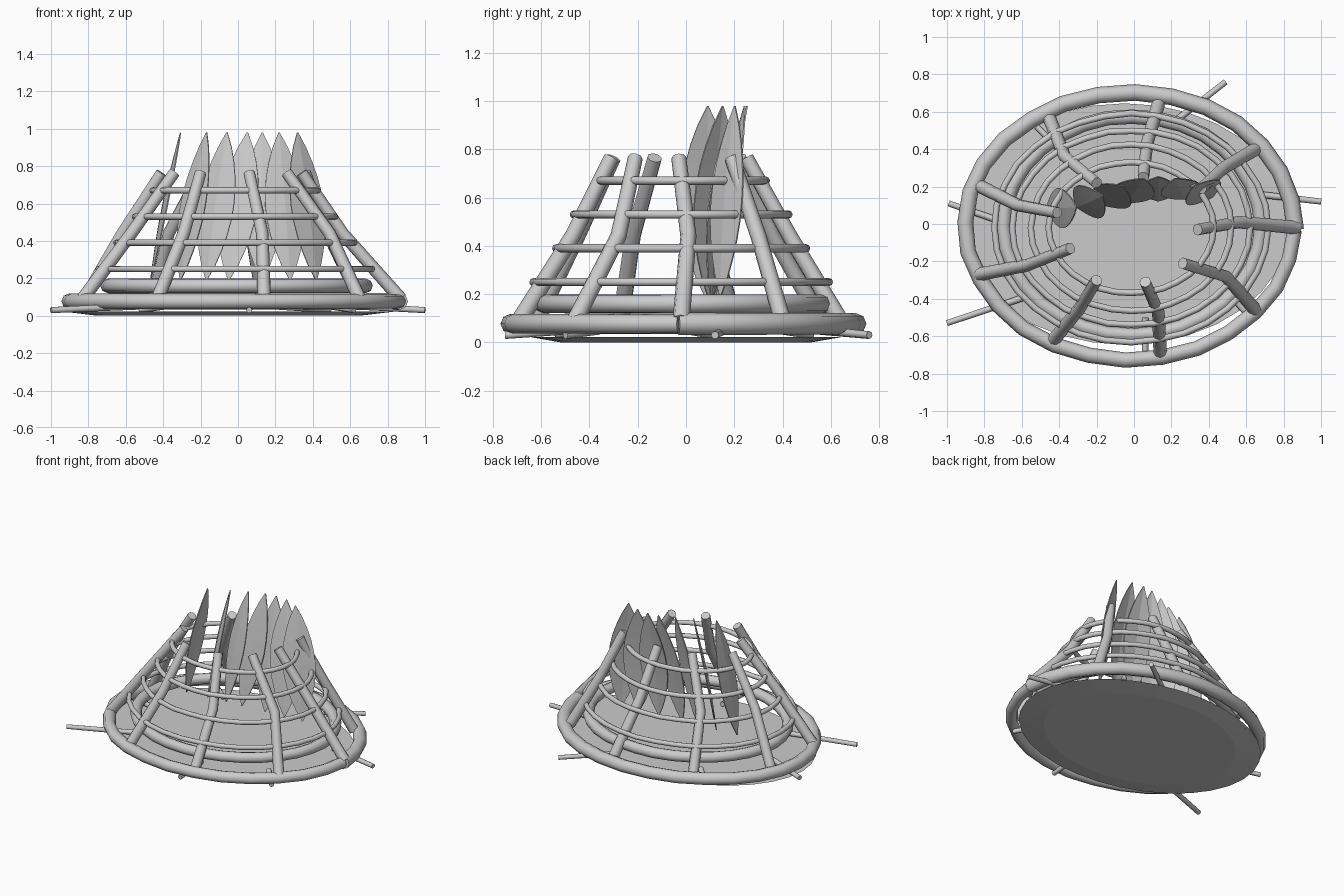
import bpy, math, random
from mathutils import Vector

random.seed(4)
cube = bpy.data.objects.get("Cube")
if cube:
    bpy.data.objects.remove(cube)

grey = bpy.data.materials.new("plain grey")
grey.use_nodes = True
GREY = (0.6, 0.6, 0.6, 1)
grey.diffuse_color = GREY
grey.node_tree.nodes["Principled BSDF"].inputs["Base Color"].default_value = GREY


def add(name, data):
    obj = bpy.data.objects.new(name, data)
    bpy.context.collection.objects.link(obj)
    data.materials.append(grey)
    return obj


def tube(name, points, start, end, closed=False):
    """Round rod along the points, tapering from start to end radius."""
    curve = bpy.data.curves.new(name, "CURVE")
    curve.dimensions = "3D"
    curve.bevel_depth = 1
    curve.bevel_resolution = 2
    curve.use_fill_caps = True
    spline = curve.splines.new("POLY")
    spline.points.add(len(points) - 1)
    for i, (p, co) in enumerate(zip(spline.points, points)):
        p.co = (*co, 1)
        p.radius = start + (end - start) * i / (len(points) - 1)
    spline.use_cyclic_u = closed
    spline.use_smooth = True
    return add(name, curve)


def oval(cx, cy, rx, ry, z, count, wobble=0.0, first=0.0, closed=True):
    """Points round a slightly uneven oval."""
    points = []
    for i in range(count if closed else count + 1):
        a = first + math.tau * i / count
        s = 1 + random.uniform(-wobble, wobble)
        points.append((cx + rx * s * math.cos(a), cy + ry * s * math.sin(a), z))
    return points


def mesh(name, verts, faces):
    data = bpy.data.meshes.new(name)
    data.from_pydata(verts, [], faces)
    return add(name, data)


# Woven floor: a thin oval slab, shallowly dished underneath
N = 32
verts = oval(-0.05, 0, 0.7, 0.52, 0, N) + oval(-0.05, 0, 0.885, 0.645, 0.022, N)
sides = [(i, (i + 1) % N, N + (i + 1) % N, N + i) for i in range(N)]
mesh("floor", verts, [tuple(reversed(range(N))), tuple(range(N, 2 * N))] + sides)

# Thick rim, its ends meeting on the left side
tube("base_rim", oval(-0.02, -0.01, 0.88, 0.715, 0.077, 28, 0.005, -0.03, False),
     0.046, 0.039)
tube("inner_rim", oval(-0.01, -0.01, 0.69, 0.585, 0.16, 32, 0.003), 0.039, 0.037, True)

# Thin hoops, shrinking upward
for i, (rx, ry) in enumerate([(0.73, 0.61), (0.635, 0.52), (0.535, 0.445), (0.44, 0.35)]):
    tube(f"hoop_{i + 1}", oval(-0.015, -0.02, rx, ry, 0.25 + 0.14 * i, 32, 0.005),
         0.017, 0.017, True)

# Leaning crooked posts: foot x, y, bend x, y and head x, y
POSTS = [
    (0.14, -0.69, 0.13, -0.47, 0.06, -0.31), (0.65, -0.46, 0.49, -0.28, 0.26, -0.21),
    (0.87, -0.02, 0.56, 0.01, 0.34, -0.03), (0.65, 0.40, 0.48, 0.30, 0.36, 0.19),
    (0.13, 0.64, 0.07, 0.43, 0.05, 0.25), (-0.45, 0.56, -0.37, 0.36, -0.20, 0.22),
    (-0.82, 0.20, -0.62, 0.10, -0.41, 0.06), (-0.83, -0.27, -0.57, -0.22, -0.34, -0.13),
    (-0.43, -0.62, -0.29, -0.45, -0.20, -0.30),
]
for i, (fx, fy, bx, by, hx, hy) in enumerate(POSTS):
    tube(f"post_{i + 1}", [(fx, fy, 0.09), (bx, by, 0.44), (hx, hy, 0.765)], 0.036, 0.031)

# Loose twigs poking out under the rim: outer x, y and inner x, y
TWIGS = [
    (-1.0, -0.53, -0.55, -0.38), (0.49, 0.76, 0.22, 0.55), (-0.99, 0.11, -0.7, 0.01),
    (1.0, 0.12, 0.65, 0.16), (0.06, -0.75, 0.06, -0.5), (0.62, -0.50, 0.5, -0.36),
    (-0.52, 0.52, -0.4, 0.4),
]
for i, (ox, oy, ix, iy) in enumerate(TWIGS):
    tube(f"twig_{i + 1}", [(ox, oy, 0.03), (ix, iy, 0.05)], 0.016, 0.018)

# Upright leaves: foot x, y, tip x, y, turn in degrees
LEAVES = [
    (-0.47, 0.08, -0.31, 0.09, -83), (-0.31, 0.09, -0.17, 0.15, -52),
    (-0.17, 0.10, -0.06, 0.20, -30), (-0.05, 0.11, 0.05, 0.24, -14),
    (0.13, 0.12, 0.13, 0.25, 0), (0.28, 0.13, 0.22, 0.24, 14),
    (0.42, 0.14, 0.32, 0.20, 36),
]
ROWS = 10
for n, (fx, fy, tx, ty, turn) in enumerate(LEAVES):
    a = math.radians(turn)
    across = Vector((math.cos(a), math.sin(a), 0))
    out = Vector((-math.sin(a), math.cos(a), 0))
    verts, faces = [], []
    for r in range(ROWS + 1):
        t = r / ROWS
        spine = Vector((fx, fy, 0.19)).lerp(Vector((tx, ty, 0.98)), t)
        spine -= out * 0.015 * math.sin(math.pi * t)
        half = 0.105 * math.sin(math.pi * t) ** 0.85 + 0.003
        fold = out * half * 0.1
        verts += [spine - across * half + fold, spine, spine + across * half + fold]
        if r:
            k = 3 * r
            faces += [(k - 3, k - 2, k + 1, k), (k - 2, k - 1, k + 2, k + 1)]
    leaf = mesh(f"leaf_{n + 1}", verts, faces)
    solid = leaf.modifiers.new("thickness", "SOLIDIFY")
    solid.thickness = 0.006
